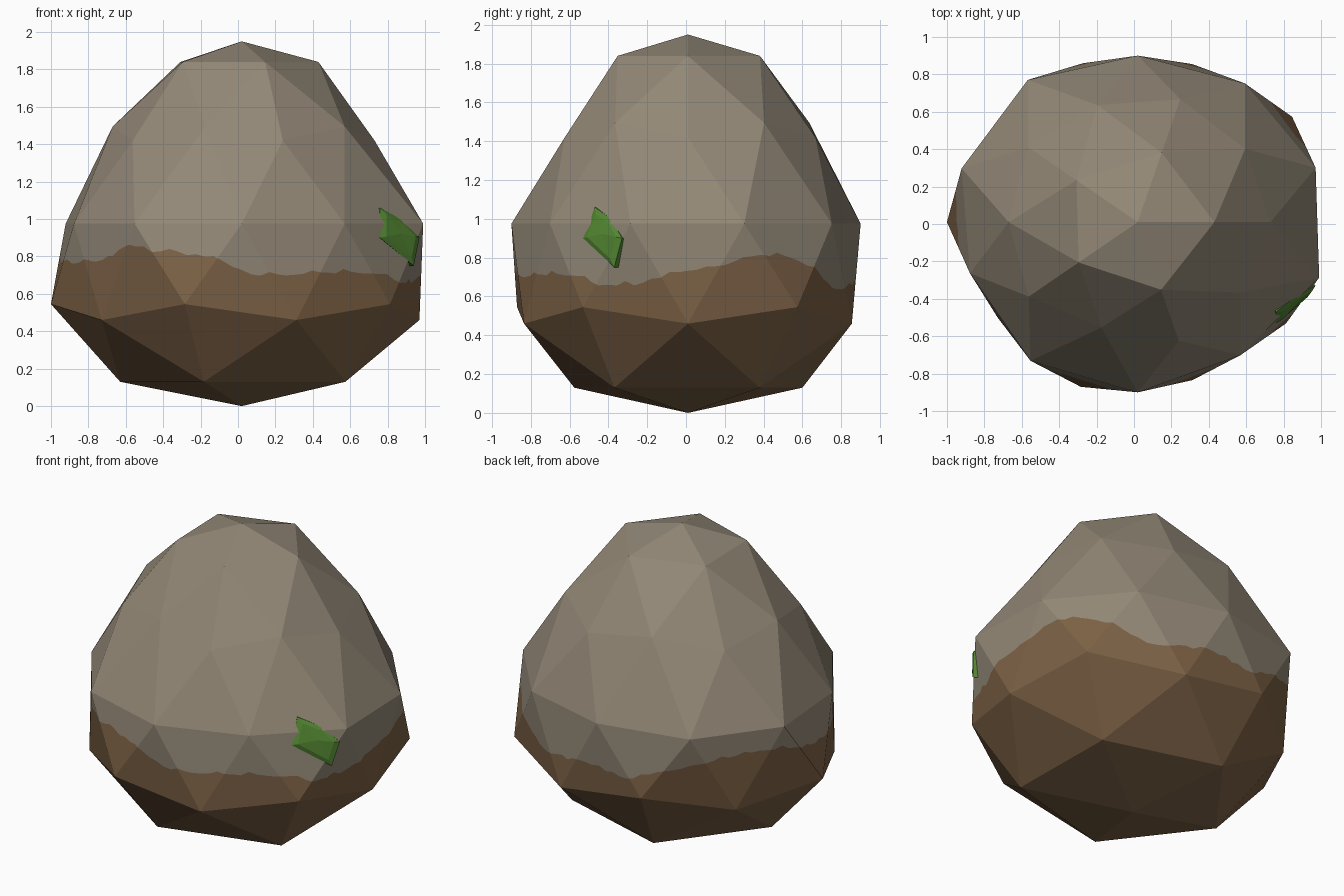
import bpy, bmesh, math, random
from mathutils import Vector

if "Cube" in bpy.data.objects:
    bpy.data.objects.remove(bpy.data.objects["Cube"])

random.seed(4)


def material(name, rgb):
    m = bpy.data.materials.new(name)
    m.diffuse_color = (*rgb, 1)
    m.use_nodes = True
    m.node_tree.nodes["Principled BSDF"].inputs["Base Color"].default_value = m.diffuse_color
    return m


STONE = material("grey stone", (0.29, 0.245, 0.183))
EARTH = material("brown earth", (0.205, 0.122, 0.061))
LEAF = material("leaf green", (0.088, 0.245, 0.032))


def make_object(name, bm, mats):
    me = bpy.data.meshes.new(name)
    bm.to_mesh(me)
    bm.free()
    for m in mats:
        me.materials.append(m)
    ob = bpy.data.objects.new(name, me)
    bpy.context.collection.objects.link(ob)
    return ob


# Boulder: icosphere whose rings get a height and one radius per corner
AXIS_X, AXIS_Y, SQUASH = 0.02, 0.01, 0.94
RINGS = {  # unit-sphere ring: (height, radii counter-clockwise from +x)
    1.0: (1.95, [0]),
    0.9: (1.84, [.41, .415, .405, .39, .405]),
    0.5: (1.495, [.71, .70, .69, .63, .68]),
    0.4: (1.42, [.71, .735, .725, .72, .71]),
    0.0: (0.975, [1.0, .975, .947, 1.0, .99, .943, .975, .968, .935, 1.02]),
    -0.4: (0.545, [1.02, .95, 1.02, .985, .98]),
    -0.5: (0.46, [.95, .945, .92, .925, .945]),
    -0.9: (0.13, [.67, .66, .65, .655, .685]),
    -1.0: (0.0, [0]),
}


def on_axis(angle, r, z):
    return Vector((AXIS_X + r * math.cos(angle), AXIS_Y + SQUASH * r * math.sin(angle), z))


def angle_of(p):
    return math.atan2((p.y - AXIS_Y) / SQUASH, p.x - AXIS_X) % math.tau


bm = bmesh.new()
bmesh.ops.create_icosphere(bm, subdivisions=2, radius=1)
for key, (z, radii) in RINGS.items():
    ring = [v for v in bm.verts if round(v.co.z, 1) == key]
    deg = {v: round(math.degrees(math.atan2(v.co.y, v.co.x))) % 360 for v in ring}
    ring.sort(key=deg.get)
    for v, r in zip(ring, radii):
        v.co = on_axis(math.radians(deg[v]), r, z)

# Soil line: height by angle in degrees, with a little raggedness
LINE = [(0, .74), (18, .79), (30, .825), (38, .80), (45, .74), (52, .67), (64, .63),
        (78, .68), (90, .69), (100, .64), (110, .70), (124, .77), (132, .81), (145, .84),
        (163, .83), (180, .77), (213, .78), (231, .85), (245, .83), (255, .80), (263, .79),
        (269, .735), (276, .70), (287, .715), (301, .72), (320, .72), (332, .66),
        (345, .67), (360, .74)]


def line_height(d):
    for (a, za), (b, zb) in zip(LINE, LINE[1:]):
        if a <= d <= b:
            return za + (zb - za) * (d - a) / (b - a)


N = 120
STEP = math.tau / N
soil = [line_height(i * 360 / N) + random.uniform(-.014, .014) for i in range(N)]
soil.append(soil[0])
LOW, HIGH = 0.56, 0.90


def bisect(faces, co, no):
    geom = set(faces)
    for f in faces:
        geom.update(f.edges)
        geom.update(f.verts)
    bmesh.ops.bisect_plane(bm, geom=list(geom), dist=1e-5, plane_co=co, plane_no=no)


def band():
    return [f for f in bm.faces if LOW < f.calc_center_median().z < HIGH]


# Cut a band, slice it into sectors, then cut each sector along the soil line
for z in (LOW, HIGH):
    bisect(bm.faces[:], (0, 0, z), (0, 0, 1))
for i in range(N // 2):
    d = on_axis(i * STEP, 1, 0) - on_axis(0, 0, 0)
    bisect(band(), (AXIS_X, AXIS_Y, 0), (-d.y, d.x, 0))
sectors = [[] for _ in range(N)]
for f in band():
    sectors[int(angle_of(f.calc_center_median()) / STEP) % N].append(f)
for i, faces in enumerate(sectors):
    p, q = on_axis(i * STEP, .98, soil[i]), on_axis((i + 1) * STEP, .98, soil[i + 1])
    out = (p + q) / 2 - Vector((AXIS_X, AXIS_Y, (p.z + q.z) / 2))
    bisect(faces, p, out.cross(q - p).normalized())

# Earth below the line, stone above it
for f in bm.faces:
    c = f.calc_center_median()
    t = angle_of(c) / STEP
    i = int(t) % N
    f.material_index = int(c.z < soil[i] + (soil[i + 1] - soil[i]) * (t - int(t)))
    f.smooth = False
bmesh.ops.recalc_face_normals(bm, faces=bm.faces[:])
make_object("boulder", bm, [STONE, EARTH])

# Leaf: thin diamond patch, bent over the rock edge and slightly domed
OUT = Vector((.7, -.72, .05)).normalized()
outline = [(.76, -.47, 1.06), (.76, -.53, .90), (.94, -.37, .75), (.97, -.33, .90), (.87, -.385, 1.0)]
bm = bmesh.new()
rim = [bm.verts.new(p) for p in outline]
root = [bm.verts.new(Vector(p) - OUT * .04) for p in outline]
mid = sum((v.co for v in rim), Vector()) / 5
inner = [bm.verts.new(mid.lerp(v.co, .75) + OUT * .012) for v in rim]
hub = bm.verts.new(mid + OUT * .018)
for i in range(5):
    j = (i + 1) % 5
    bm.faces.new((root[i], root[j], rim[j], rim[i]))
    bm.faces.new((rim[i], rim[j], inner[j], inner[i]))
    bm.faces.new((inner[i], inner[j], hub))
bm.faces.new(root[::-1])
bmesh.ops.recalc_face_normals(bm, faces=bm.faces[:])
make_object("leaf", bm, [LEAF])
